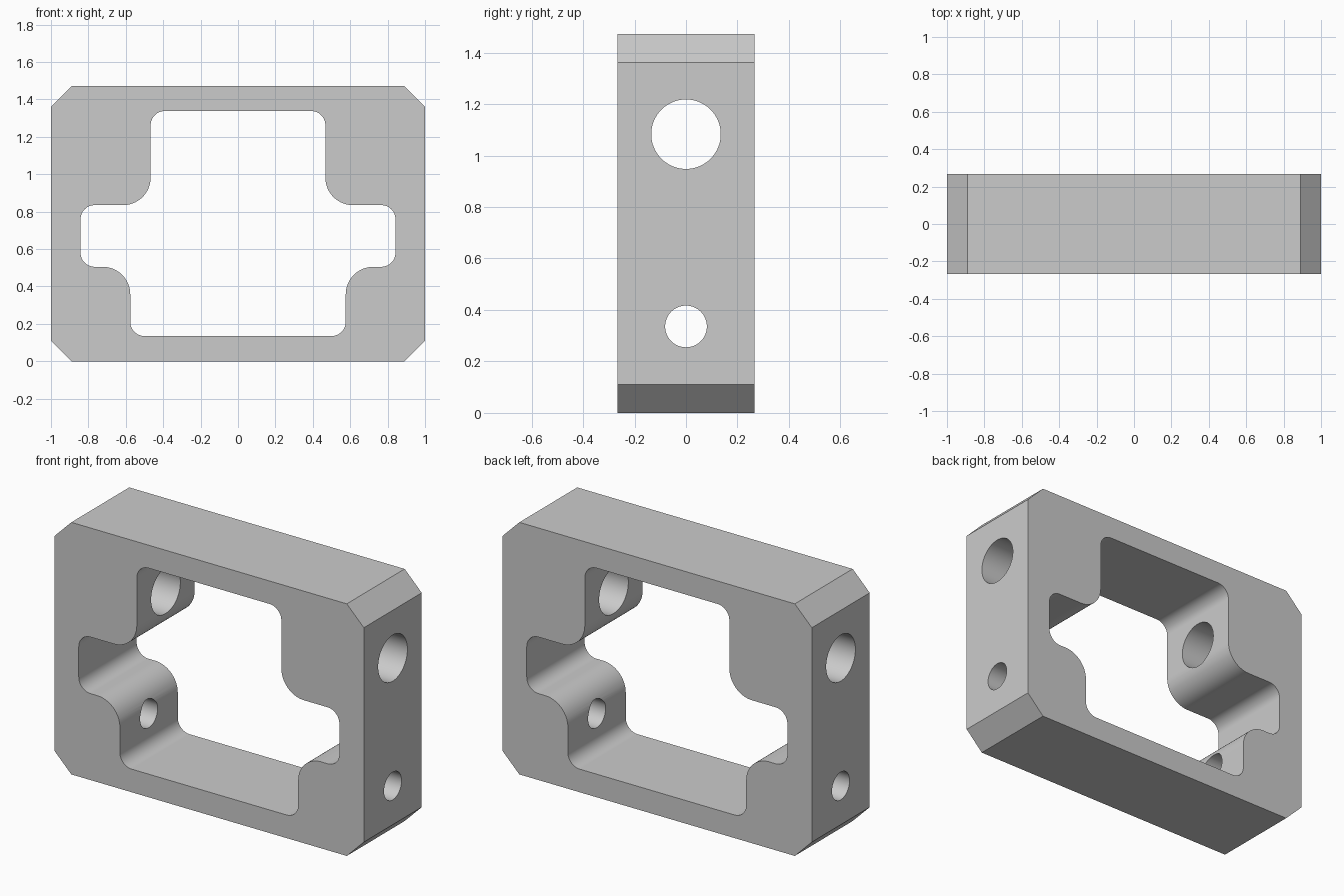
import bpy, bmesh
from math import sin, cos, pi
from mathutils import Vector, Matrix

if "Cube" in bpy.data.objects:
    bpy.data.objects.remove(bpy.data.objects["Cube"])

DEPTH = 0.267


def finish(name, bm):
    bmesh.ops.recalc_face_normals(bm, faces=bm.faces)
    mesh = bpy.data.meshes.new(name)
    bm.to_mesh(mesh)
    bm.free()
    obj = bpy.data.objects.new(name, mesh)
    bpy.context.collection.objects.link(obj)
    return obj


def prism(name, profile, half_depth):
    """Extrude an (x, z) outline symmetrically along y."""
    bm = bmesh.new()
    face = bm.faces.new([bm.verts.new((p[0], -half_depth, p[1])) for p in profile])
    ext = bmesh.ops.extrude_face_region(bm, geom=[face])
    verts = [g for g in ext["geom"] if isinstance(g, bmesh.types.BMVert)]
    bmesh.ops.translate(bm, verts=verts, vec=(0, 2 * half_depth, 0))
    return finish(name, bm)


def rounded(corners, steps=14):
    """Round each right-angled (x, z, radius) corner."""
    out = []
    for i, (x, z, r) in enumerate(corners):
        p = Vector((x, z))
        d1 = (Vector(corners[i - 1][:2]) - p).normalized()
        d2 = (Vector(corners[(i + 1) % len(corners)][:2]) - p).normalized()
        c = p + r * (d1 + d2)
        for k in range(steps + 1):
            t = k / steps * pi / 2
            out.append(c - r * (cos(t) * d2 + sin(t) * d1))
    return out


def cylinder_x(name, radius, z):
    bm = bmesh.new()
    bmesh.ops.create_cone(bm, cap_ends=True, segments=64, radius1=radius,
                          radius2=radius, depth=2.4,
                          matrix=Matrix.Translation((0, 0, z)) @ Matrix.Rotation(pi / 2, 4, 'Y'))
    return finish(name, bm)


def mirrored(right):
    return right + [(-p[0], *p[1:]) for p in reversed(right)]


# Chamfered block
frame = prism("frame", mirrored([(0.89, 0), (1, 0.11), (1, 1.362), (0.89, 1.472)]), DEPTH)

# Stepped window with rounded corners
S, L = 0.076, 0.147
window = prism("window_cutter", rounded(mirrored([
    (0.576, 0.135, S), (0.576, 0.505, L), (0.842, 0.505, S),
    (0.842, 0.835, S), (0.467, 0.835, L), (0.467, 1.338, S)])), 0.5)

# Cross bores through both side walls
cutters = [window,
           cylinder_x("large_bore_cutter", 0.135, 1.083),
           cylinder_x("small_bore_cutter", 0.081, 0.336)]

bpy.context.view_layer.objects.active = frame
frame.select_set(True)
for cutter in cutters:
    mod = frame.modifiers.new(cutter.name, 'BOOLEAN')
    mod.operation = 'DIFFERENCE'
    mod.solver = 'EXACT'
    mod.object = cutter
    bpy.ops.object.modifier_apply(modifier=mod.name)
    bpy.data.objects.remove(cutter)

# Smooth fillets and bores, crisp edges elsewhere
bpy.ops.object.shade_smooth_by_angle(angle=pi / 6)
weighted = frame.modifiers.new("weighted_normals", 'WEIGHTED_NORMAL')
weighted.keep_sharp = True
